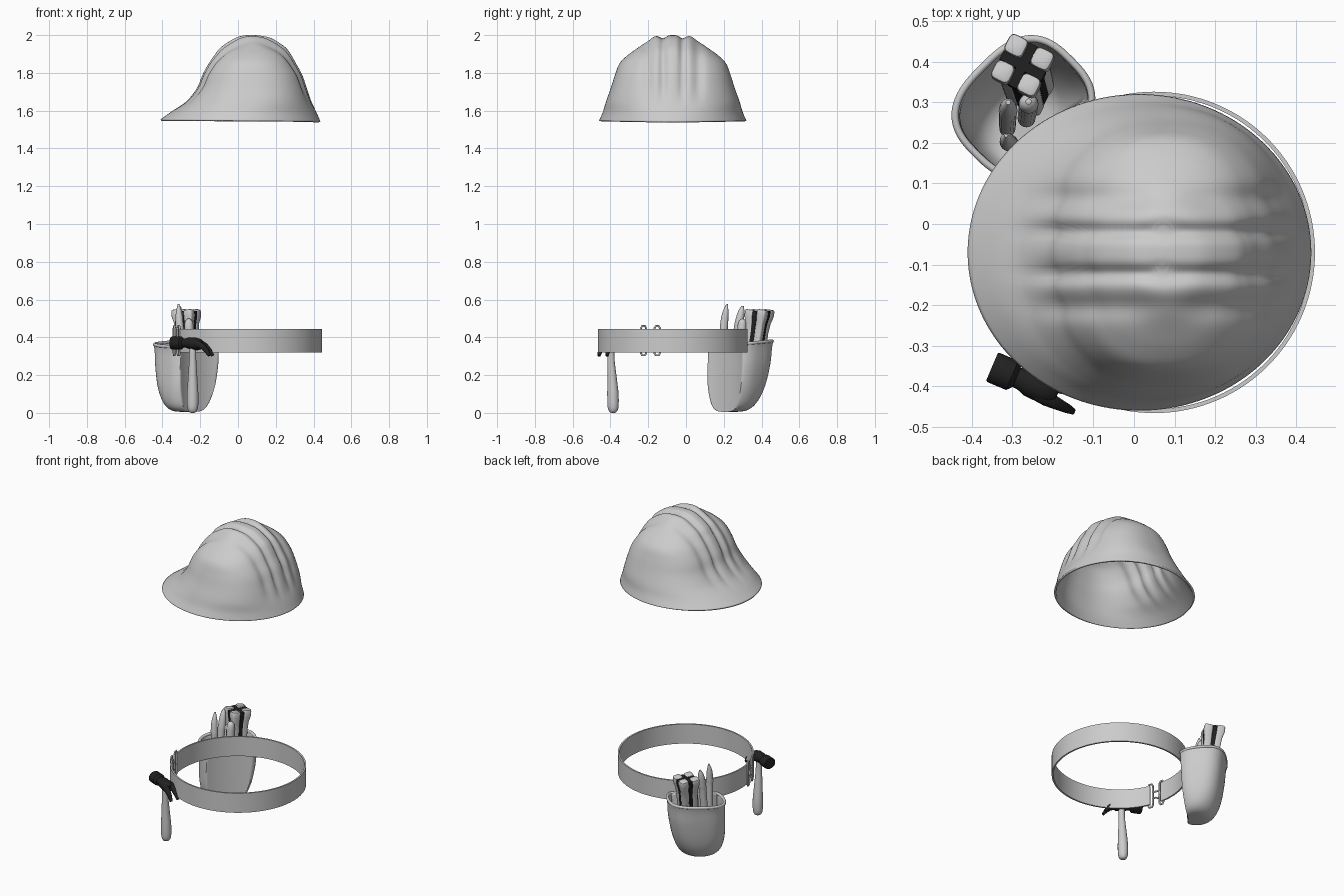
import bpy, bmesh, math
from mathutils import Vector as V

if "Cube" in bpy.data.objects:
    bpy.data.objects.remove(bpy.data.objects["Cube"])

BELT_C, BELT_R = V((0.05, -0.07, 0)), 0.396
black = bpy.data.materials.new("black")
black.diffuse_color = (0.015, 0.015, 0.015, 1)
black.use_nodes = True
black.node_tree.nodes["Principled BSDF"].inputs["Base Color"].default_value = black.diffuse_color


def spow(c, p):
    return math.copysign(abs(c) ** (2 / p), c)


def smooth_table(rows, n):
    """Catmull-Rom resampling of a table of values."""
    out, m = [], len(rows) - 1
    for k in range(n + 1):
        f = k / n * m
        i = min(int(f), m - 1)
        t = f - i
        a, b, c, d = (rows[max(0, min(m, i + j))] for j in (-1, 0, 1, 2))
        out.append([0.5 * (2 * q + (r - p) * t + (2*p - 5*q + 4*r - s) * t*t + (3*q - p - 3*r + s) * t**3)
                    for p, q, r, s in zip(a, b, c, d)])
    return out


def loft(name, rings, caps=(True, True), closed=False, mat=None, solid=0, edit=None, angle=40):
    bm = bmesh.new()
    vs = [[bm.verts.new(p) for p in r] for r in rings]
    n = len(vs[0])
    pairs = list(zip(vs, vs[1:])) + ([(vs[-1], vs[0])] if closed else [])
    for a, b in pairs:
        for i in range(n):
            j = (i + 1) % n
            bm.faces.new((a[i], a[j], b[j], b[i]))
    if not closed:
        if caps[0]:
            bm.faces.new(vs[0][::-1])
        if caps[1]:
            bm.faces.new(vs[-1])
    bmesh.ops.recalc_face_normals(bm, faces=bm.faces)
    bm.normal_update()
    if edit:
        edit(bm)
    me = bpy.data.meshes.new(name)
    bm.to_mesh(me)
    bm.free()
    ob = bpy.data.objects.new(name, me)
    bpy.context.collection.objects.link(ob)
    if mat:
        me.materials.append(mat)
    if solid:
        m = ob.modifiers.new("thickness", 'SOLIDIFY')
        m.thickness, m.offset = solid, -1
    bpy.ops.object.select_all(action='DESELECT')
    ob.select_set(True)
    bpy.context.view_layer.objects.active = ob
    bpy.ops.object.shade_smooth_by_angle(angle=math.radians(angle))
    return ob


def tube(name, pts, radii, ref=(1, 0, 0), segs=16, p=2, flat=1, closed=False, mat=None):
    """Sweep a (super)ellipse along points; flat scales the width along ref."""
    pts, ref, rings = [V(q) for q in pts], V(ref), []
    n = len(pts)
    for i, c in enumerate(pts):
        t = (pts[(i + 1) % n] - pts[i - 1]) if closed else (pts[min(i + 1, n - 1)] - pts[max(i - 1, 0)])
        t.normalize()
        a = t.cross(ref).normalized()
        b = a.cross(t)
        r = radii[i] if isinstance(radii, (list, tuple)) else radii
        rings.append([c + a * r * spow(math.cos(w), p) + b * r * flat * spow(math.sin(w), p)
                      for w in (math.tau * k / segs for k in range(segs))])
    return loft(name, rings, closed=closed, mat=mat)


def polar(deg, z, r=BELT_R):
    a = math.radians(deg)
    return BELT_C + V((r * math.cos(a), r * math.sin(a), z))


# Hard hat: z, left x, right x, half width, squareness
hat = smooth_table([
    (1.542, -.41, .437, .39, 2), (1.59, -.35, .416, .37, 2.1), (1.65, -.272, .388, .353, 2.3),
    (1.72, -.217, .364, .328, 2.4), (1.79, -.188, .340, .306, 2.4), (1.85, -.155, .307, .282, 2.3),
    (1.893, -.125, .283, .240, 2.2), (1.936, -.09, .25, .182, 2.1), (1.982, -.02, .18, .13, 2),
    (1.997, .025, .12, .085, 2), (2.0, .06, .075, .012, 2)], 50)
rings = []
for z, xl, xr, h, p in hat:
    lift = .006 * max(0, (1.65 - z) / .108)
    rings.append([V(((xl + xr) / 2 + (xr - xl) / 2 * spow(math.cos(w), p), -.07 + h * spow(math.sin(w), p),
                     z + lift * (1 - math.cos(w)))) for w in (math.tau * k / 180 for k in range(180))])


def grooves(bm):
    moves = []
    for v in bm.verts:
        y = abs(v.co.y + .07)
        m = max(0, min(1, (v.co.z - 1.6) / .16))
        d = .018 * math.exp(-((y - .052) / .02) ** 2) + .014 * math.exp(-((y - .135) / .03) ** 2)
        n = V((v.normal.x, v.normal.y * .3, v.normal.z))
        moves.append((v, n * d * m * m * (3 - 2 * m)))
    for v, d in moves:
        v.co -= d


loft("hard_hat", rings, caps=(False, True), solid=.012, edit=grooves, angle=60)

# Belt band with a gap
band = []
for k in range(121):
    a = 203 + k / 120 * (552 - 203)
    band.append([polar(a, .32, BELT_R - .01), polar(a, .32), polar(a, .445), polar(a, .445, BELT_R - .01)])
loft("belt", band)

# Wire buckle: a loop on each belt end, joined by a hook
for side, a in (("front", 203), ("back", 192)):
    ref = polar(a, 0) - BELT_C
    loop = [(-1.2, .305), (1.2, .305), (2.2, .316), (2.2, .448), (1.2, .459), (-1.2, .459), (-2.2, .448), (-2.2, .316)]
    tube("buckle_loop_" + side, [polar(a + d, z) for d, z in loop], .0055, ref, 10, closed=True)
hook = [(201, .36), (198, .362), (195.5, .352), (193.8, .365), (193.5, .385), (195, .40), (198, .403), (201, .403)]
tube("buckle_hook", [polar(a, z) for a, z in hook], .0055, polar(197, 0) - BELT_C, 10)

# Pouch, in a frame turned 45 degrees: u along the belt, v outward
S = math.sqrt(.5)


def pouch_ring(z, hu, v0, v1, cu, p, n=72):
    ring = []
    for k in range(n):
        w = math.tau * k / n
        u = cu + hu * spow(math.cos(w), p)
        v = (v0 + v1) / 2 + (v1 - v0) / 2 * spow(math.sin(w), p)
        v = max(v, math.sqrt(BELT_R ** 2 - (u + .014) ** 2) - .081)
        ring.append(V(((u - v) * S, (u + v) * S, z + .1 * ((u + v) * S - .3) * max(0, z - .1) / .27)))
    return ring


rows = smooth_table([
    (.006, .04, .30, .40, -.025, 2), (.012, .082, .285, .435, -.022, 2), (.035, .115, .27, .466, -.018, 2.1),
    (.08, .138, .26, .492, -.012, 2.3), (.15, .154, .254, .512, -.004, 2.6), (.25, .163, .252, .528, .006, 2.8),
    (.33, .165, .252, .536, .01, 2.8), (.365, .169, .25, .543, .011, 2.8)], 28)
pouch = [pouch_ring(*r) for r in rows]
loft("pouch", pouch, caps=(True, False), solid=.012, angle=60)
inner = pouch_ring(.365, .164, .256, .537, .011, 2.8)
tube("pouch_rim", inner, .009, (0, 0, 1), 10, closed=True)

# Slim tools standing in the pouch
tools = {
    "pencil_tool": [(-.305, .20, .06), (-.307, .20, .40), (-.31, .202, .47), (-.313, .209, .53), (-.315, .218, .576)],
    "chisel_tool": [(-.312, .235, .06), (-.311, .27, .40), (-.31, .28, .47), (-.31, .292, .53), (-.31, .30, .566)],
    "short_tool": [(-.265, .26, .06), (-.26, .292, .40), (-.26, .297, .46), (-.26, .30, .485), (-.26, .302, .498)]}
widths = {"pencil_tool": [.02, .021, .021, .016, .004], "chisel_tool": [.02, .022, .023, .018, .006],
          "short_tool": [.022, .024, .024, .019, .007]}
for name, pts in tools.items():
    tab = smooth_table([(*q, r) for q, r in zip(pts, widths[name])], 20)
    tube(name, [q[:3] for q in tab], [max(q[3], .003) for q in tab])

# Padded grip: four pads around a black cross core
base, top = V((-.255, .325, .08)), V((-.275, .392, .546))
ca, sa = math.cos(math.radians(-27)), math.sin(math.radians(-27))
ex, ey = V((ca, sa, 0)), V((-sa, ca, 0))
prof = [(0, .018), (.5, .02), (.74, .0205), (.85, .0215), (.93, .0255), (.98, .0255), (.995, .0235), (1, .019)]
for i, (sx, sy) in enumerate(((1, 1), (1, -1), (-1, 1), (-1, -1))):
    pts = [base.lerp(top, f) + (ex * sx + ey * sy) * (.028 + .008 * max(0, min(1, (f - .8) / .13))) for f, r in prof]
    tube("grip_pad_%d" % (i + 1), pts, [r for f, r in prof], ex, 24, 4)
for i, (a, b) in enumerate(((ex, ey), (ey, ex))):
    core = []
    for f, w in ((0, .044), (.82, .048), (.92, .058), (.985, .058)):
        c = base.lerp(top, f)
        core.append([c + a * w * p + b * .012 * q for p, q in ((1, 1), (-1, 1), (-1, -1), (1, -1))])
    loft("grip_core_%d" % (i + 1), core, mat=black)

# Hammer handle
hd = smooth_table([(0, .008, -.386), (.008, .021, -.386), (.035, .029, -.386), (.10, .030, -.387),
                   (.18, .025, -.391), (.28, .019, -.397), (.36, .018, -.398)], 30)
tube("hammer_handle", [(-.24, y, z) for z, r, y in hd], [r for z, r, y in hd], segs=24)

# Hammer head with striking face, neck and body
ang = math.radians(-23)
ax, side = V((math.cos(ang), math.sin(ang), 0)), V((-math.sin(ang), math.cos(ang), 0))
start = V((-.35, -.352, .37))
head = [(0, .036), (.004, .039), (.054, .039), (.058, .035), (.066, .026), (.08, .027), (.098, .034),
        (.135, .036), (.155, .035), (.17, .024)]
tube("hammer_head", [start + ax * s - V((0, 0, max(0, s - .12) * .25)) for s, r in head],
     [r for s, r in head], (0, 0, 1), 28, mat=black, flat=.9)

# Two curved claw prongs
for i, k in enumerate((1, -1)):
    claw = [(.125, .37, .016, .019), (.155, .367, .019, .019), (.185, .352, .021, .015),
            (.208, .33, .022, .012), (.225, .303, .023, .008)]
    tube("hammer_claw_%d" % (i + 1), [start + ax * s + side * k * o + V((0, 0, z - .37)) for s, z, o, r in claw],
         [r for s, z, o, r in claw], side, 16, 3, mat=black)
